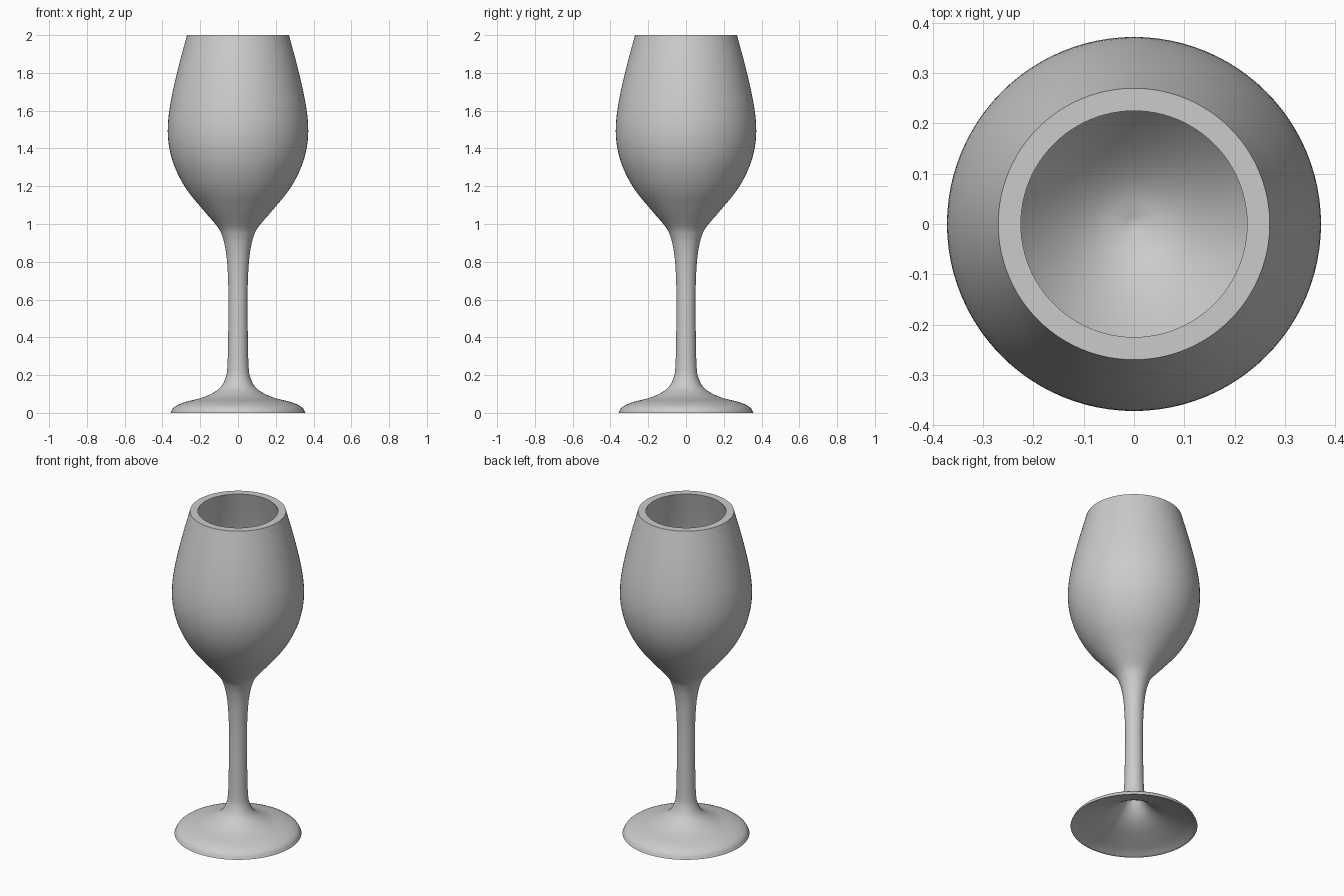
import bpy, bmesh
from math import tau, cos, sin
from mathutils import Vector

if "Cube" in bpy.data.objects:
    bpy.data.objects.remove(bpy.data.objects["Cube"])

SEGMENTS = 96


def smooth_curve(points, steps=5):
    """Catmull-Rom curve through (radius, z) points."""
    p = [Vector(q) for q in points]
    p = [2 * p[0] - p[1]] + p + [2 * p[-1] - p[-2]]
    out = []
    for i in range(1, len(p) - 2):
        a, b, c, d = p[i - 1:i + 3]
        for s in range(steps):
            t = s / steps
            out.append(0.5 * (2 * b + (c - a) * t + (2 * a - 5 * b + 4 * c - d) * t * t
                              + (3 * b - a - 3 * c + d) * t ** 3))
    out.append(p[-2])
    return out


def lathe(name, profile):
    bm = bmesh.new()
    rings = []
    for r, z in profile:
        if r < 1e-5:
            rings.append([bm.verts.new((0, 0, z))] * SEGMENTS)
        else:
            rings.append([bm.verts.new((r * cos(tau * k / SEGMENTS), r * sin(tau * k / SEGMENTS), z))
                          for k in range(SEGMENTS)])
    for lo, hi in zip(rings, rings[1:]):
        for k in range(SEGMENTS):
            n = (k + 1) % SEGMENTS
            bm.faces.new(dict.fromkeys((lo[k], lo[n], hi[n], hi[k])))
    bmesh.ops.recalc_face_normals(bm, faces=bm.faces)
    mesh = bpy.data.meshes.new(name)
    bm.to_mesh(mesh)
    bm.free()
    obj = bpy.data.objects.new(name, mesh)
    bpy.context.collection.objects.link(obj)
    bpy.context.view_layer.objects.active = obj
    obj.select_set(True)
    bpy.ops.object.shade_smooth_by_angle(angle=0.7)
    return obj


# Hollow underside of the foot, from the centre out to a thin edge
underside = smooth_curve([(0, 0.23), (0.03, 0.205), (0.06, 0.155), (0.10, 0.112), (0.16, 0.076),
                          (0.24, 0.045), (0.31, 0.02), (0.352, 0)])

# Outside of foot, stem and bowl
outside = smooth_curve([(0.357, 0), (0.338, 0.03), (0.285, 0.056), (0.18, 0.084), (0.10, 0.128),
                        (0.066, 0.185), (0.056, 0.25), (0.052, 0.4), (0.051, 0.65), (0.058, 0.8),
                        (0.069, 0.88), (0.083, 0.935), (0.108, 0.985), (0.185, 1.075),
                        (0.27, 1.18), (0.328, 1.285), (0.360, 1.385), (0.372, 1.49),
                        (0.361, 1.62), (0.323, 1.8), (0.27, 2.0)])

# Inside of the bowl, from the rim down
inside = smooth_curve([(0.225, 2.0), (0.277, 1.8), (0.316, 1.62), (0.327, 1.49), (0.316, 1.395),
                       (0.287, 1.3), (0.233, 1.205), (0.15, 1.105), (0.075, 1.045), (0, 1.02)])

lathe("wine_glass", underside + outside + inside)
